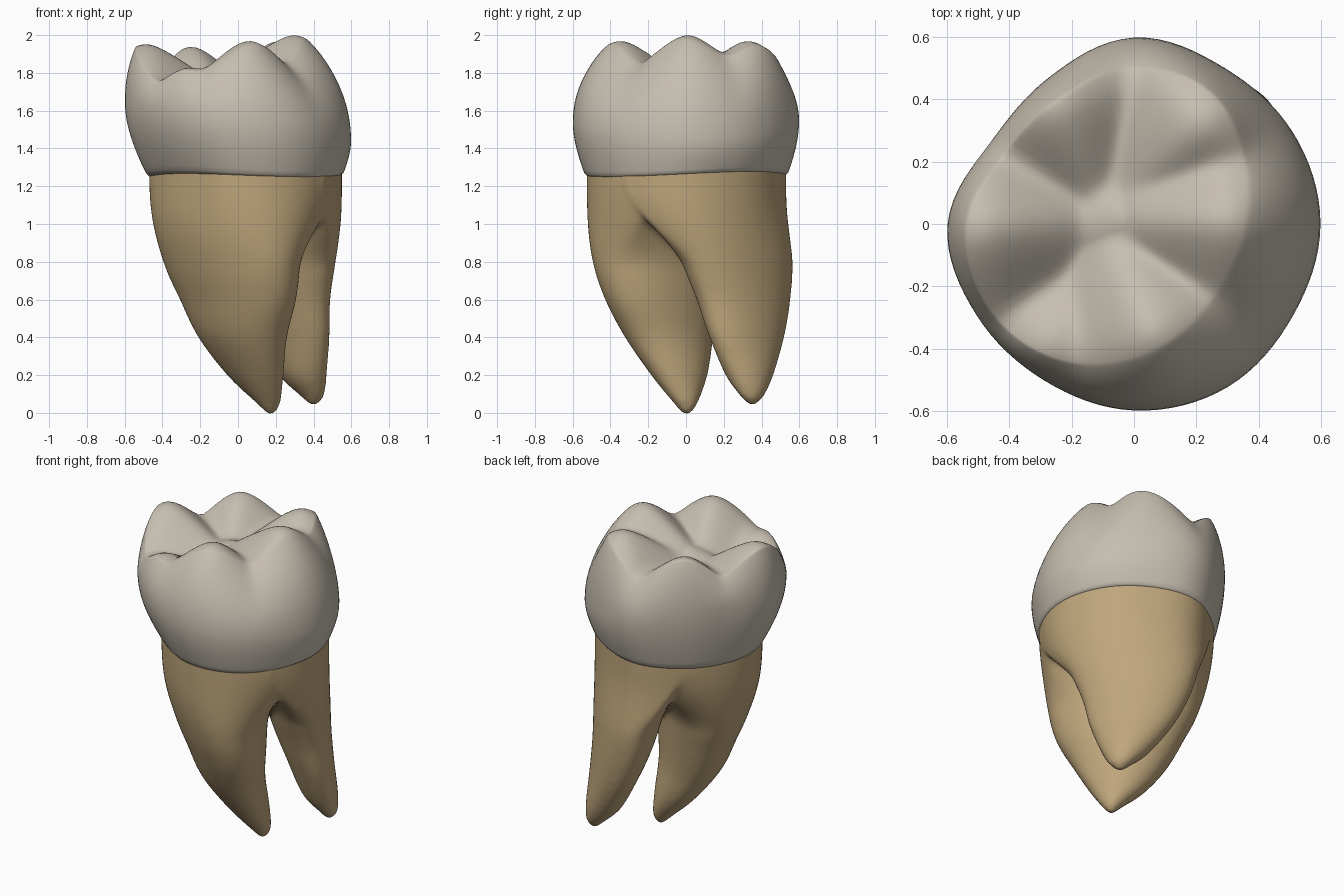
import bpy, bmesh, math
from mathutils import Vector

if "Cube" in bpy.data.objects:
    bpy.data.objects.remove(bpy.data.objects["Cube"], do_unlink=True)

SEG = 96


def material(name, colour):
    m = bpy.data.materials.new(name)
    m.use_nodes = True
    m.diffuse_color = (*colour, 1)
    bsdf = m.node_tree.nodes["Principled BSDF"]
    bsdf.inputs["Base Color"].default_value = (*colour, 1)
    bsdf.inputs["Roughness"].default_value = 0.5
    return m


def spline(rows, t, closed=False):
    """Catmull-Rom sample of a list of vectors at position t."""
    n = len(rows)
    i = math.floor(t) if closed else min(int(t), n - 2)
    f = t - i
    pick = lambda k: rows[k % n] if closed else rows[max(0, min(n - 1, k))]
    a, b, c, d = (pick(i + k) for k in (-1, 0, 1, 2))
    return b + ((c - a) + (2 * a - 5 * b + 4 * c - d + (3 * (b - c) + d - a) * f) * f) * f / 2


def loft(bm, rings):
    """Skin closed rings of points and cap both ends."""
    vs = [[bm.verts.new(p) for p in ring] for ring in rings]
    for lo, hi in zip(vs, vs[1:]):
        n = len(lo)
        for k in range(n):
            bm.faces.new((lo[k], lo[(k + 1) % n], hi[(k + 1) % n], hi[k]))
    bm.faces.new(vs[0][::-1])
    bm.faces.new(vs[-1])


def finish(bm, name, mat):
    bmesh.ops.recalc_face_normals(bm, faces=bm.faces)
    me = bpy.data.meshes.new(name)
    bm.to_mesh(me)
    bm.free()
    ob = bpy.data.objects.new(name, me)
    bpy.context.collection.objects.link(ob)
    me.materials.append(mat)
    me.shade_smooth()
    return ob


def soften(ob, iterations):
    mod = ob.modifiers.new("soften", "SMOOTH")
    mod.factor = .5
    mod.iterations = iterations


# Radii every 30 degrees from +x: neck line, widest belly, chewing rim
NECK = [.55, .53, .52, .53, .48, .46, .47, .445, .455, .52, .55, .55]
BELLY = [.6, .59, .58, .6, .545, .53, .6, .585, .58, .6, .605, .59]
RIM = [.36, .41, .49, .5, .47, .47, .54, .54, .5, .43, .37, .34]

# Cusp tips; each sends a ridge down towards the central pit
CUSPS = [(.06, -.35, 1.97), (.3, .01, 2.0), (.22, .33, 1.97),
         (-.25, .38, 1.94), (-.49, -.01, 1.955), (-.26, -.38, 1.83)]
PIT = Vector((-.1, .02))


def radius(table, ang):
    return spline(table, ang / math.tau * len(table), True)


def chewing_height(x, y):
    # Soft maximum of the ridges leaves grooves between the cusps
    sharp, round_off = 50, .08
    total = 0
    for cx, cy, cz in CUSPS:
        tip = Vector((cx, cy))
        run = PIT - tip
        off = Vector((x, y)) - tip
        t = max(0, min(.85, off.dot(run) / run.length_squared))
        side = math.hypot((off - run * t).length, round_off) - round_off
        along = math.hypot(run.length * t, round_off) - round_off
        total += math.exp(sharp * (cz - .7 * along - .85 * side - 2))
    return 2 + math.log(total) / sharp


def polar_ring(fn):
    ring = []
    for k in range(SEG):
        a = math.tau * k / SEG
        r, z = fn(a)
        ring.append((r * math.cos(a), r * math.sin(a), z))
    return ring


def neck_height(a):
    return 1.25 + .015 * math.sin(2 * a) + .008 * math.cos(a)


def belly_height(a):
    return 1.55 - .1 * math.cos(a)


def lower_wall(t):
    def fn(a):
        n, b = radius(NECK, a) + .006, radius(BELLY, a)
        s = math.sin(t * math.pi / 2)
        return n + (b - n) * s, neck_height(a) + (belly_height(a) - neck_height(a)) * t
    return fn


def upper_wall(t):
    def fn(a):
        b, r = radius(BELLY, a), radius(RIM, a)
        top = chewing_height(r * math.cos(a), r * math.sin(a))
        p = t * math.pi / 2
        low = belly_height(a)
        return r + (b - r) * math.cos(p) ** 1.8, low + (top - low) * math.sin(p)
    return fn


def chewing_ring(f):
    def fn(a):
        r = radius(RIM, a) * f
        return r, chewing_height(r * math.cos(a), r * math.sin(a))
    return fn


# Crown
STEPS = 14
rings = [polar_ring(lambda a: (radius(NECK, a) * .9, neck_height(a) + .01))]
rings += [polar_ring(lower_wall(i / STEPS)) for i in range(STEPS)]
rings += [polar_ring(upper_wall(i / STEPS)) for i in range(STEPS)]
rings += [polar_ring(chewing_ring(1 - i / 30)) for i in range(30)]
bm = bmesh.new()
loft(bm, rings)
crown = finish(bm, "crown", material("enamel", (.56, .51, .43)))
soften(crown, 4)

# Roots, as ellipses: height, centre across, centre along, half width, half length
FRONT_ROOT = [(1.32, -.12, -.04, .32, .46), (1.05, -.12, -.055, .31, .46),
              (.8, -.115, -.07, .27, .435), (.6, -.085, -.085, .228, .37),
              (.4, -.045, -.08, .185, .275), (.2, .04, -.09, .125, .17),
              (.05, .113, -.115, .06, .065), (-.01, .125, -.12, .015, .015)]
BACK_ROOT = [(1.32, .32, -.03, .2, .43), (1.05, .325, .01, .205, .42),
             (.8, .35, .035, .19, .37), (.6, .385, .045, .165, .31),
             (.4, .43, .025, .135, .245), (.2, .48, -.005, .105, .145),
             (.09, .525, -.03, .055, .07), (.04, .53, -.035, .015, .015)]


def root(bm, sections, clamp):
    """Blend one side of the neck outline into a tapering ellipse."""
    rows = [Vector(s) for s in sections]
    rings = []
    for i in range(8 * (len(rows) - 1) + 1):
        z, cu, cv, a, b = spline(rows, i / 8)
        w = max(0, min(1, (z - .76) / .48))
        w = w * w * (3 - 2 * w)
        ring = []
        for k in range(SEG):
            t = math.tau * k / SEG
            r = radius(NECK, t + math.pi / 4)
            neck = Vector((clamp(r * math.cos(t)), r * math.sin(t)))
            oval = Vector((cu + a * math.cos(t), cv + b * math.sin(t)))
            u, v = oval.lerp(neck, w)
            ring.append(((u - v) * math.sqrt(.5), (u + v) * math.sqrt(.5), z))
        rings.append(ring)
    loft(bm, rings)


bm = bmesh.new()
root(bm, FRONT_ROOT, lambda u: min(u, .24))
root(bm, BACK_ROOT, lambda u: max(u, .1))
roots = finish(bm, "roots", material("root_dentine", (.52, .38, .2)))
remesh = roots.modifiers.new("merge", "REMESH")
remesh.mode = "VOXEL"
remesh.voxel_size = .016
remesh.use_smooth_shade = True
soften(roots, 10)
